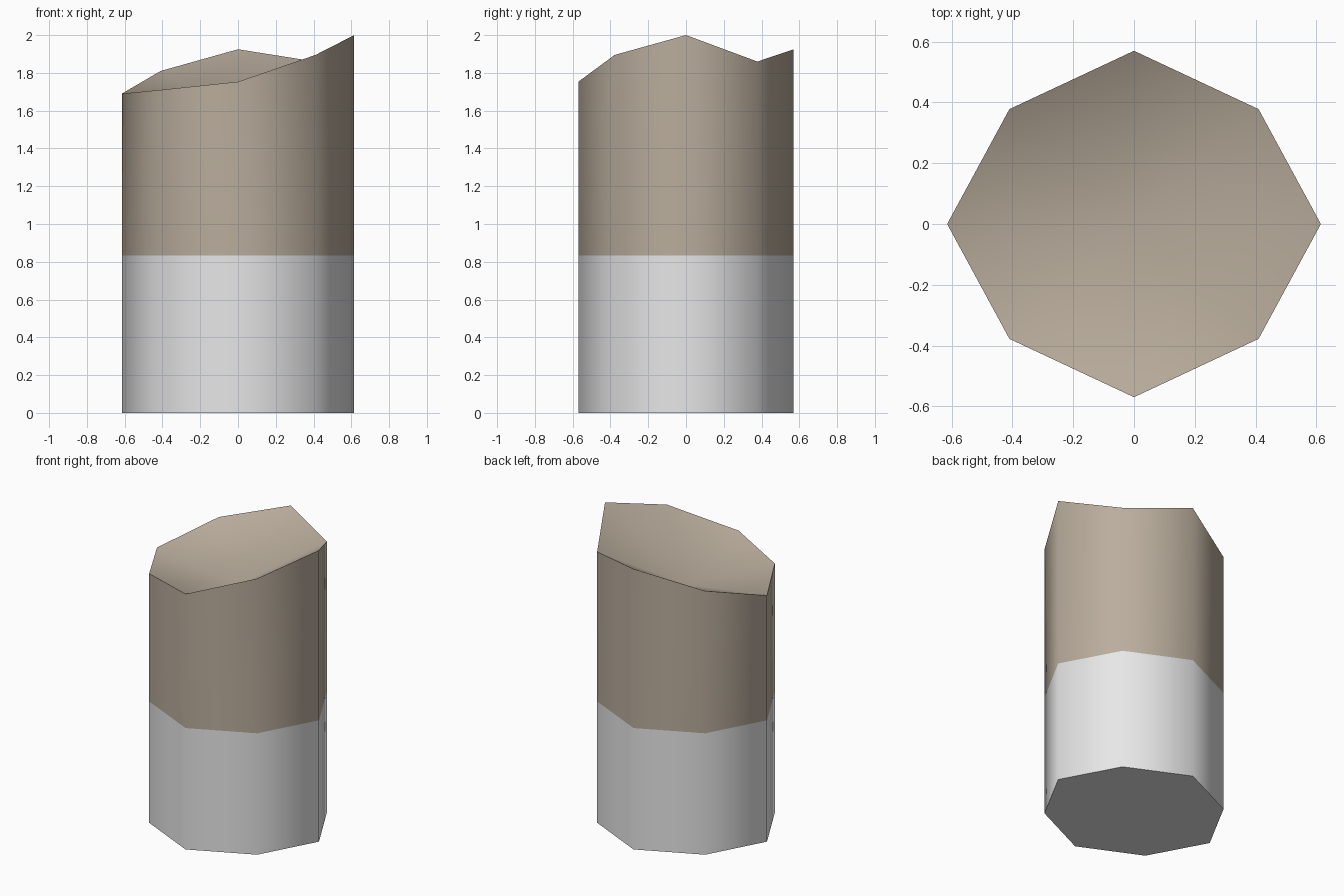
import bpy, bmesh, math

if "Cube" in bpy.data.objects:
    bpy.data.objects.remove(bpy.data.objects["Cube"])

def material(name, rgb):
    m = bpy.data.materials.new(name)
    m.diffuse_color = (*rgb, 1)
    m.use_nodes = True
    m.node_tree.nodes["Principled BSDF"].inputs["Base Color"].default_value = m.diffuse_color
    return m

# Octagon outline, counter-clockwise: x, y, height of the uneven top
outline = [(0.615, 0, 2.0), (0.41, 0.378, 1.86), (0, 0.57, 1.925), (-0.41, 0.378, 1.81),
           (-0.615, 0, 1.69), (-0.41, -0.378, 1.71), (0, -0.57, 1.753), (0.41, -0.378, 1.895)]
SPLIT = 0.833    # height where the colour changes
CENTRE = 1.6     # height of the middle of the hollowed top

bm = bmesh.new()
rings = [[bm.verts.new((x, y, z)) for x, y, _ in outline] for z in (0, SPLIT)]
rings.append([bm.verts.new(p) for p in outline])
hollow = bm.verts.new((0, 0, CENTRE))
n = len(outline)

# Flat underside
bm.faces.new(rings[0][::-1])
for i in range(n):
    j = (i + 1) % n
    # Pale lower wall and brown upper wall
    for level in (0, 1):
        low, high = rings[level], rings[level + 1]
        bm.faces.new((low[i], low[j], high[j], high[i])).material_index = level
    # Uneven, dished top
    bm.faces.new((rings[2][i], rings[2][j], hollow)).material_index = 1

mesh = bpy.data.meshes.new("stone_post")
bm.to_mesh(mesh)
bm.free()
mesh.materials.append(material("pale grey", (0.8, 0.8, 0.8)))
mesh.materials.append(material("stone brown", (0.488, 0.418, 0.334)))
post = bpy.data.objects.new("stone_post", mesh)
bpy.context.collection.objects.link(post)

# Smooth walls and top, sharp rims
bpy.context.view_layer.objects.active = post
post.select_set(True)
bpy.ops.object.shade_smooth_by_angle(angle=math.radians(60))
